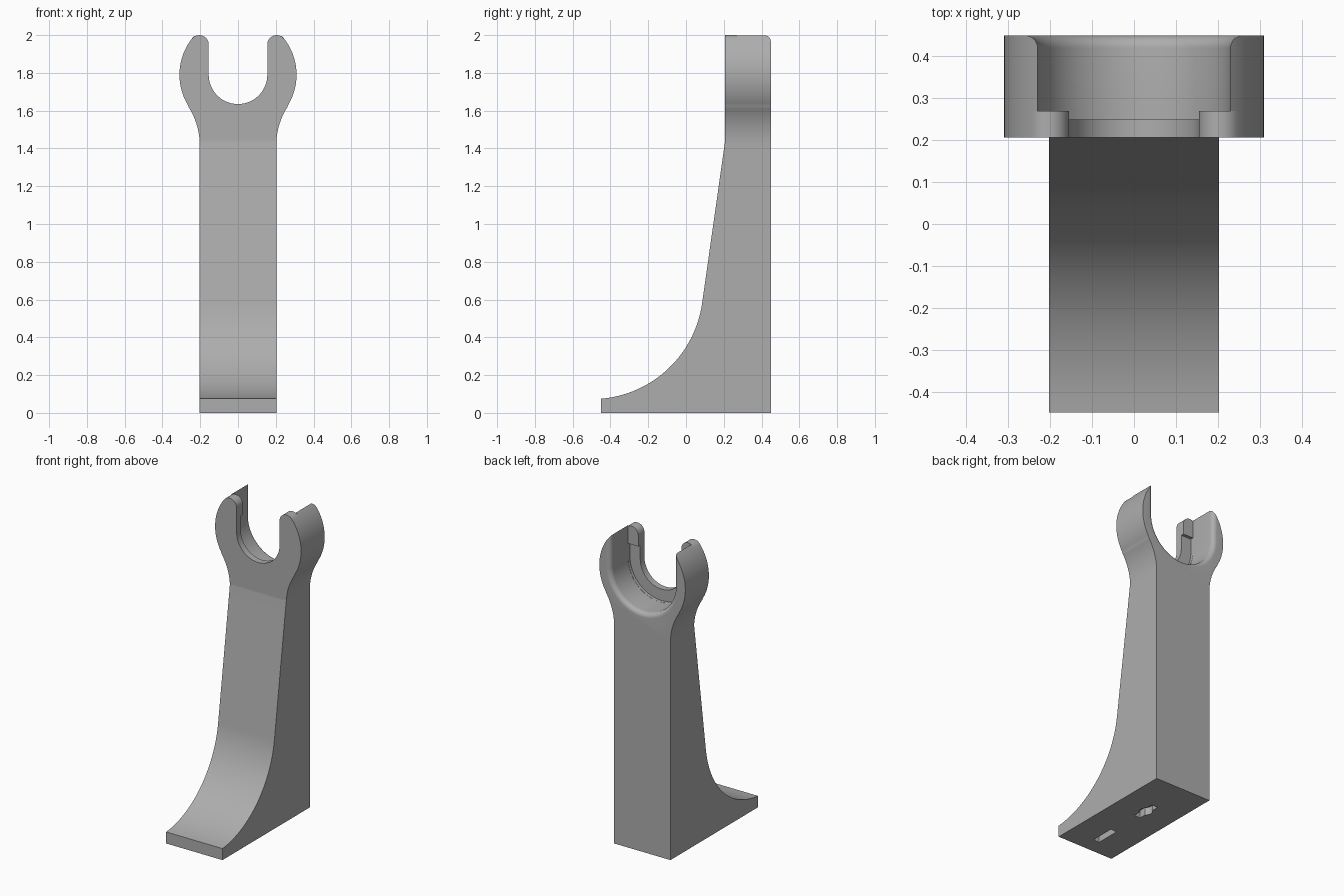
import bpy
import bmesh
from math import cos, sin, pi, atan2, hypot
from mathutils import Vector

cube = bpy.data.objects.get("Cube")
if cube:
    bpy.data.objects.remove(cube, do_unlink=True)

AXIS_Z = 1.79       # height of the cradle axis
OUTER_R = 0.31      # outer radius of the fork
SLOT_R = 0.155      # narrow front slot
POCKET_R = 0.23     # wide rear pocket
HALF_W = 0.203      # half width of the post
FRONT_Y, BACK_Y = 0.207, 0.45

grey = bpy.data.materials.new("plain_grey")
grey.use_nodes = True
COLOUR = (0.42, 0.42, 0.42, 1)
grey.diffuse_color = COLOUR
grey.node_tree.nodes["Principled BSDF"].inputs["Base Color"].default_value = COLOUR


def arc(cx, cz, r, a, b, n):
    return [(cx + r * cos(a + (b - a) * i / n), cz + r * sin(a + (b - a) * i / n))
            for i in range(n + 1)]


def loft(name, loops):
    """Closed solid through matching loops of 3D points, capped at both ends."""
    bm = bmesh.new()
    rings = [[bm.verts.new(p) for p in loop] for loop in loops]
    n = len(rings[0])
    for a, b in zip(rings, rings[1:]):
        for i in range(n):
            j = (i + 1) % n
            bm.faces.new((a[i], a[j], b[j], b[i]))
    bm.faces.new(rings[0])
    bm.faces.new(rings[-1])
    bmesh.ops.recalc_face_normals(bm, faces=bm.faces[:])
    mesh = bpy.data.meshes.new(name)
    bm.to_mesh(mesh)
    bm.free()
    obj = bpy.data.objects.new(name, mesh)
    mesh.materials.append(grey)
    bpy.context.collection.objects.link(obj)
    return obj


def along_y(profile, y):
    return [(x, y, z) for x, z in profile]


def u_shape(r, top):
    return [(r, top)] + arc(0, AXIS_Z, r, 0, -pi, 48) + [(-r, top)]


def combine(target, tool, operation):
    mod = target.modifiers.new(operation.lower(), 'BOOLEAN')
    mod.operation, mod.solver, mod.object = operation, 'EXACT', tool
    bpy.ops.object.select_all(action='DESELECT')
    bpy.context.view_layer.objects.active = target
    target.select_set(True)
    bpy.ops.object.modifier_apply(modifier=mod.name)
    bpy.data.objects.remove(tool, do_unlink=True)


# Side profile: base, concave foot sweep, leaning front, upright head
foot_r, foot_y, foot_z = 0.59, -0.499, 0.663
sweep = arc(foot_y, foot_z, foot_r, atan2(0.075 - foot_z, -0.45 - foot_y), -0.14, 32)
side = [(BACK_Y, 0), (BACK_Y, 2.1), (FRONT_Y, 2.1), (FRONT_Y, 1.44)]
side += sweep[::-1] + [(-0.45, 0)]
bracket = loft("fork_bracket", [[(x, y, z) for y, z in side] for x in (-0.4, 0.4)])

# Front silhouette: post, flared neck, round fork with rounded tips
neck_r, neck_z = 0.367, 1.42
neck_x = HALF_W + neck_r
touch = atan2(neck_z - AXIS_Z, neck_x)
tip_r = 0.05
tip_x = SLOT_R + tip_r
tip_z = AXIS_Z + ((OUTER_R - tip_r) ** 2 - tip_x ** 2) ** 0.5
tip_a = atan2(tip_z - AXIS_Z, tip_x)
half = [(HALF_W, -0.1)]
half += arc(neck_x, neck_z, neck_r, pi, pi + touch, 16)
half += arc(0, AXIS_Z, OUTER_R, touch, tip_a, 40)[1:]
half += arc(tip_x, tip_z, tip_r, tip_a, pi, 16)[1:]
half += arc(0, AXIS_Z, SLOT_R, 0, -pi / 2, 28)
outline = half + [(-x, z) for x, z in half[-2::-1]]
combine(bracket, loft("silhouette", [along_y(outline, y) for y in (-0.6, 0.6)]), 'INTERSECT')

# Tips behind the lip continue the outer circle up to the pocket wall
rear = [(tip_x - 0.03, tip_z - 0.06)] + arc(0, AXIS_Z, OUTER_R, tip_a - 0.2, tip_a + 0.1, 12)
for side_sign in (1, -1):
    horn = [(side_sign * x, z) for x, z in rear]
    combine(bracket, loft("horn", [along_y(horn, y) for y in (0.27, BACK_Y)]), 'UNION')

# Wide rear pocket with a rounded back rim
rim = 0.03
pocket = [along_y(u_shape(POCKET_R, 2.2), 0.27)]
for i in range(9):
    t = pi / 2 * i / 8
    pocket.append(along_y(u_shape(POCKET_R + rim * (1 - cos(t)), 2.2),
                          BACK_Y - rim + rim * sin(t)))
pocket.append(along_y(u_shape(POCKET_R + rim, 2.2), 0.5))
combine(bracket, loft("pocket", pocket), 'DIFFERENCE')

# Shallow recess behind the lip, leaving a thicker stop on each arm
recess = u_shape(POCKET_R - 0.001, 1.88)
combine(bracket, loft("recess", [along_y(recess, y) for y in (0.25, 0.3)]), 'DIFFERENCE')

# Mounting slots in the underside; the rear one has a round middle
def flat_cut(name, profile):
    combine(bracket, loft(name, [[(x, y, z) for x, y in profile] for z in (-0.05, 0.05)]),
            'DIFFERENCE')


def slot(y):
    return [(sx * 0.022, y + sy * 0.08) for sx, sy in ((1, 1), (-1, 1), (-1, -1), (1, -1))]


flat_cut("front_slot", slot(-0.267))
flat_cut("rear_slot", slot(0.11))
flat_cut("rear_hole", arc(0, 0.11, 0.04, 0, 2 * pi * 31 / 32, 31))

bpy.ops.object.select_all(action='DESELECT')
bpy.context.view_layer.objects.active = bracket
bracket.select_set(True)
bpy.ops.object.shade_smooth_by_angle(angle=pi / 6)
